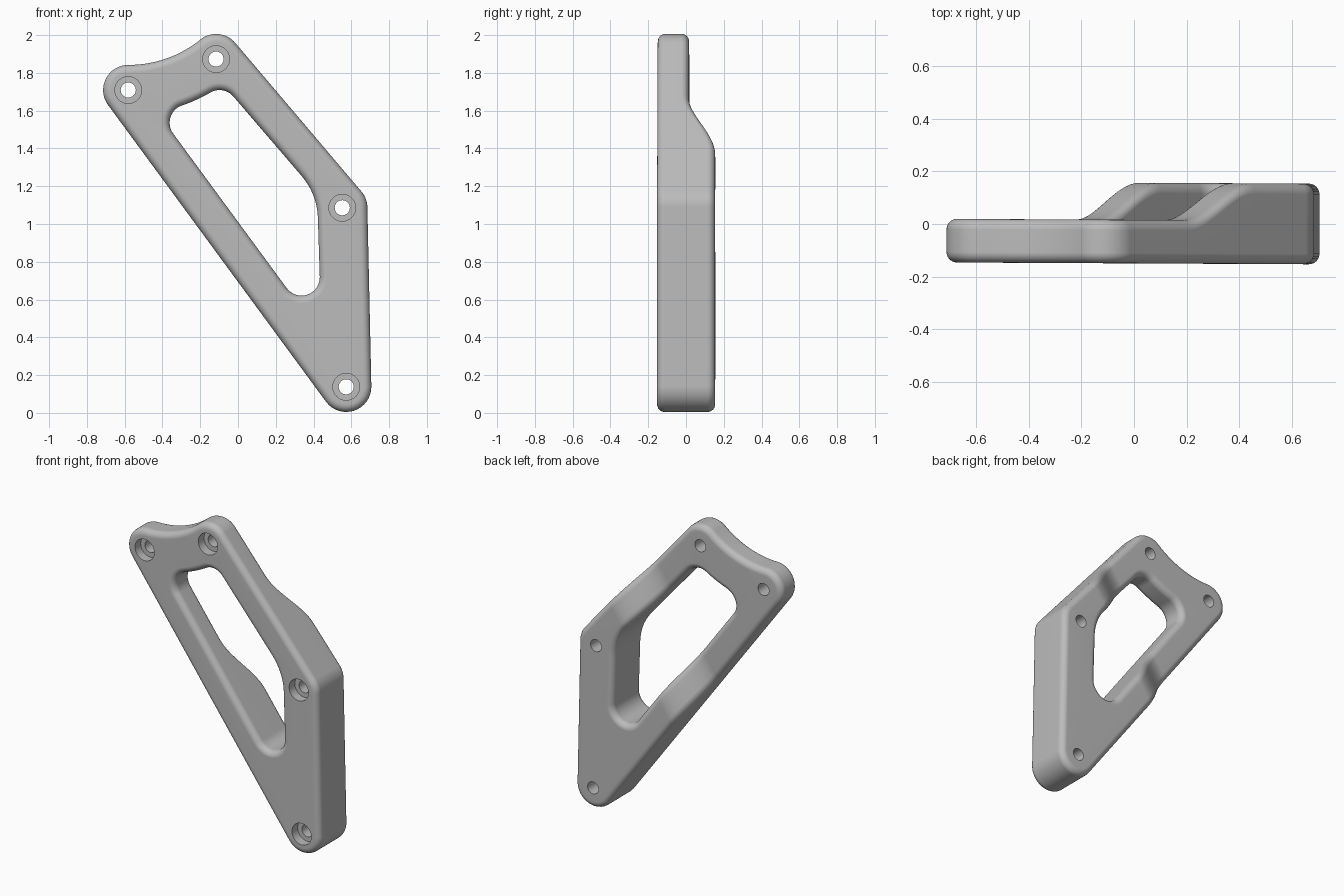
import bpy
import bmesh
from math import atan2, acos, hypot, sin, cos, pi
from mathutils import Vector

if "Cube" in bpy.data.objects:
    bpy.data.objects.remove(bpy.data.objects["Cube"], do_unlink=True)

FRONT, BACK = -0.15, 0.157      # faces of the thick end
STEP = 0.141                    # how much thinner the upper end is
FILLET = 0.04
STEP_DIR = Vector((0.83, 0, -0.55)).normalized()
STEP_FROM, STEP_TO = -0.767, -0.39

# Outlines as chains of tangent circles (x, z, radius); negative is concave
BOLTS = [(0.573, 0.138), (0.552, 1.086), (-0.116, 1.873), (-0.581, 1.709)]
outer = [(x, z, 0.133) for x, z in BOLTS]
outer.insert(3, (-0.58, 2.45, -0.608))
window = [(0.336, 0.718, 0.097), (0.067, 1.022, 0.356), (-0.098, 1.612, 0.097),
          (-0.58, 2.45, -0.87), (-0.265, 1.536, 0.097)]


def tangent_angle(a, b):
    """Angle of the outward normal of the tangent from circle a to b."""
    dx, dz = b[0] - a[0], b[1] - a[1]
    ratio = max(-1, min(1, (a[2] - b[2]) / hypot(dx, dz)))
    return atan2(dz, dx) - acos(ratio)


def outline(circles, offset, steps=16):
    points = []
    for i, c in enumerate(circles):
        start = tangent_angle(circles[i - 1], c)
        end = tangent_angle(c, circles[(i + 1) % len(circles)])
        sweep = (end - start) % (2 * pi)
        if c[2] < 0:
            sweep = -((start - end) % (2 * pi))
        r = c[2] + offset
        for k in range(steps + 1):
            t = start + sweep * k / steps
            points.append((c[0] + r * cos(t), c[1] + r * sin(t)))
    return points


def circle(x, z, r, n=32):
    return [(x + r * cos(2 * pi * k / n), z + r * sin(2 * pi * k / n)) for k in range(n)]


bm = bmesh.new()
front_edges, back_edges = [], []


def wall(rings):
    """Skin a stack of (points, y) rings and keep the end edges for the caps."""
    loops = [[bm.verts.new((x, y, z)) for x, z in pts] for pts, y in rings]
    n = len(loops[0])
    for a, b in zip(loops, loops[1:]):
        for i in range(n):
            j = (i + 1) % n
            bm.faces.new((a[i], a[j], b[j], b[i]))
    for loop, store in ((loops[0], front_edges), (loops[-1], back_edges)):
        store += [bm.edges.get((loop[i - 1], loop[i])) for i in range(n)]


# Rounded walls of the outside and of the window
SEGMENTS = 6
bevel = [(FILLET * (1 - sin(t)), FILLET * (1 - cos(t)))
         for t in (pi / 2 * k / SEGMENTS for k in range(SEGMENTS + 1))]
for circles, side in ((outer, -1), (window, 1)):
    rings = [(outline(circles, side * inset), FRONT + depth) for inset, depth in bevel]
    rings += [(outline(circles, side * inset), BACK - depth) for inset, depth in reversed(bevel)]
    wall(rings)

# Counterbored bolt holes
SEAT = FRONT + 0.06
for x, z in BOLTS:
    wall([(circle(x, z, r), y) for r, y in
          ((0.071, FRONT), (0.071, SEAT), (0.04, SEAT), (0.04, BACK))])

# Front and back faces
for edges, direction in ((front_edges, -1), (back_edges, 1)):
    bmesh.ops.triangle_fill(bm, edges=edges, use_beauty=True, normal=(0, direction, 0))
bmesh.ops.remove_doubles(bm, verts=bm.verts, dist=0.003)

# Cut strips across the step, then lower the back of the upper end in an S curve
STRIPS = 16
for k in range(STRIPS + 1):
    s = STEP_FROM + (STEP_TO - STEP_FROM) * k / STRIPS
    bmesh.ops.bisect_plane(bm, geom=bm.verts[:] + bm.edges[:] + bm.faces[:], dist=1e-5,
                           plane_co=STEP_DIR * s, plane_no=STEP_DIR)
for v in bm.verts:
    if v.co.y > 0:
        t = (v.co.dot(STEP_DIR) - STEP_FROM) / (STEP_TO - STEP_FROM)
        t = max(0, min(1, t))
        v.co.y -= STEP * (1 - t * t * (3 - 2 * t))
    v.co.y -= 0.005 * v.co.x    # slight skew of the whole plate
bmesh.ops.recalc_face_normals(bm, faces=bm.faces)

mesh = bpy.data.meshes.new("bracket_plate")
bm.to_mesh(mesh)
bm.free()
plate = bpy.data.objects.new("bracket_plate", mesh)
bpy.context.collection.objects.link(plate)

# Plain grey metal
grey = bpy.data.materials.new("plain_grey")
grey.use_nodes = True
colour = (0.5, 0.5, 0.5, 1)
grey.diffuse_color = colour
grey.node_tree.nodes["Principled BSDF"].inputs["Base Color"].default_value = colour
mesh.materials.append(grey)

# Smooth shading with clean flat faces
bpy.ops.object.select_all(action="DESELECT")
plate.select_set(True)
bpy.context.view_layer.objects.active = plate
bpy.ops.object.shade_smooth_by_angle(angle=pi / 6)
weighted = plate.modifiers.new("flat_face_normals", "WEIGHTED_NORMAL")
weighted.keep_sharp = True
